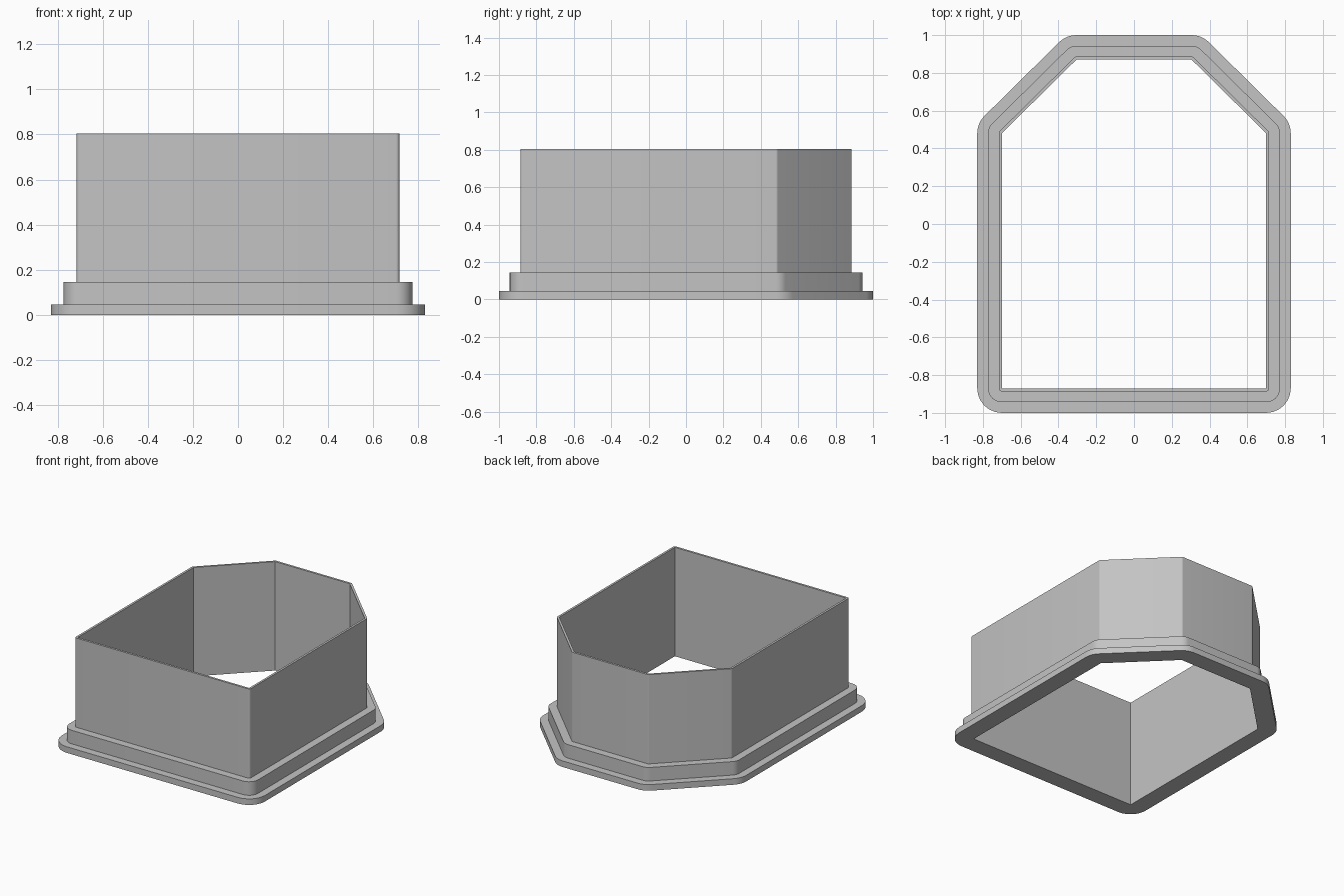
import bpy, bmesh, math
from mathutils import Vector

cube = bpy.data.objects.get("Cube")
if cube:
    bpy.data.objects.remove(cube, do_unlink=True)

grey = bpy.data.materials.new("plain grey")
grey.use_nodes = True
colour = (0.55, 0.55, 0.55, 1)
grey.diffuse_color = colour
grey.node_tree.nodes["Principled BSDF"].inputs["Base Color"].default_value = colour

# Inner opening, counter-clockwise: a rectangle with two cut corners at the back
half = [(0.70, -0.87), (0.70, 0.48), (0.305, 0.87)]
opening = [Vector(p) for p in half] + [Vector((-x, y)) for x, y in reversed(half)]
ARC_STEPS = 6


def rounded_ring(offset):
    """Grow the opening outwards, with an arc around each corner."""
    ring = []
    for i, corner in enumerate(opening):
        before = corner - opening[i - 1]
        after = opening[(i + 1) % len(opening)] - corner
        start = math.atan2(-before.x, before.y)
        turn = (math.atan2(-after.x, after.y) - start) % math.tau
        for s in range(ARC_STEPS + 1):
            a = start - math.pi + turn * s / ARC_STEPS
            ring.append(corner + offset * Vector((math.cos(a), math.sin(a))))
    return ring


# Cross-section of flange, step and thin wall: (outward offset, height)
section = [(0, 0), (0.13, 0), (0.13, 0.045), (0.073, 0.045),
           (0.073, 0.145), (0.016, 0.145), (0.016, 0.805), (0, 0.805)]

# The outward normal of a counter-clockwise edge (dx, dy) is (dy, -dx)
def outward_check(offset):
    ring = rounded_ring(offset)
    return ring if max(p.x for p in ring) > 0.7 + offset / 2 else rounded_ring(-offset)


bm = bmesh.new()
rings = [[bm.verts.new((p.x, p.y, z)) for p in outward_check(o)] for o, z in section]
for k, low in enumerate(rings):
    high = rings[(k + 1) % len(rings)]
    for i in range(len(low)):
        j = (i + 1) % len(low)
        bm.faces.new((low[i], low[j], high[j], high[i]))
bmesh.ops.remove_doubles(bm, verts=bm.verts, dist=0.0001)
bmesh.ops.recalc_face_normals(bm, faces=bm.faces)

mesh = bpy.data.meshes.new("cutter_frame")
bm.to_mesh(mesh)
bm.free()
mesh.materials.append(grey)
frame = bpy.data.objects.new("cutter_frame", mesh)
bpy.context.collection.objects.link(frame)

# Smooth rounded corners, keep the folds sharp
bpy.ops.object.select_all(action="DESELECT")
frame.select_set(True)
bpy.context.view_layer.objects.active = frame
bpy.ops.object.shade_smooth_by_angle(angle=math.radians(30))
